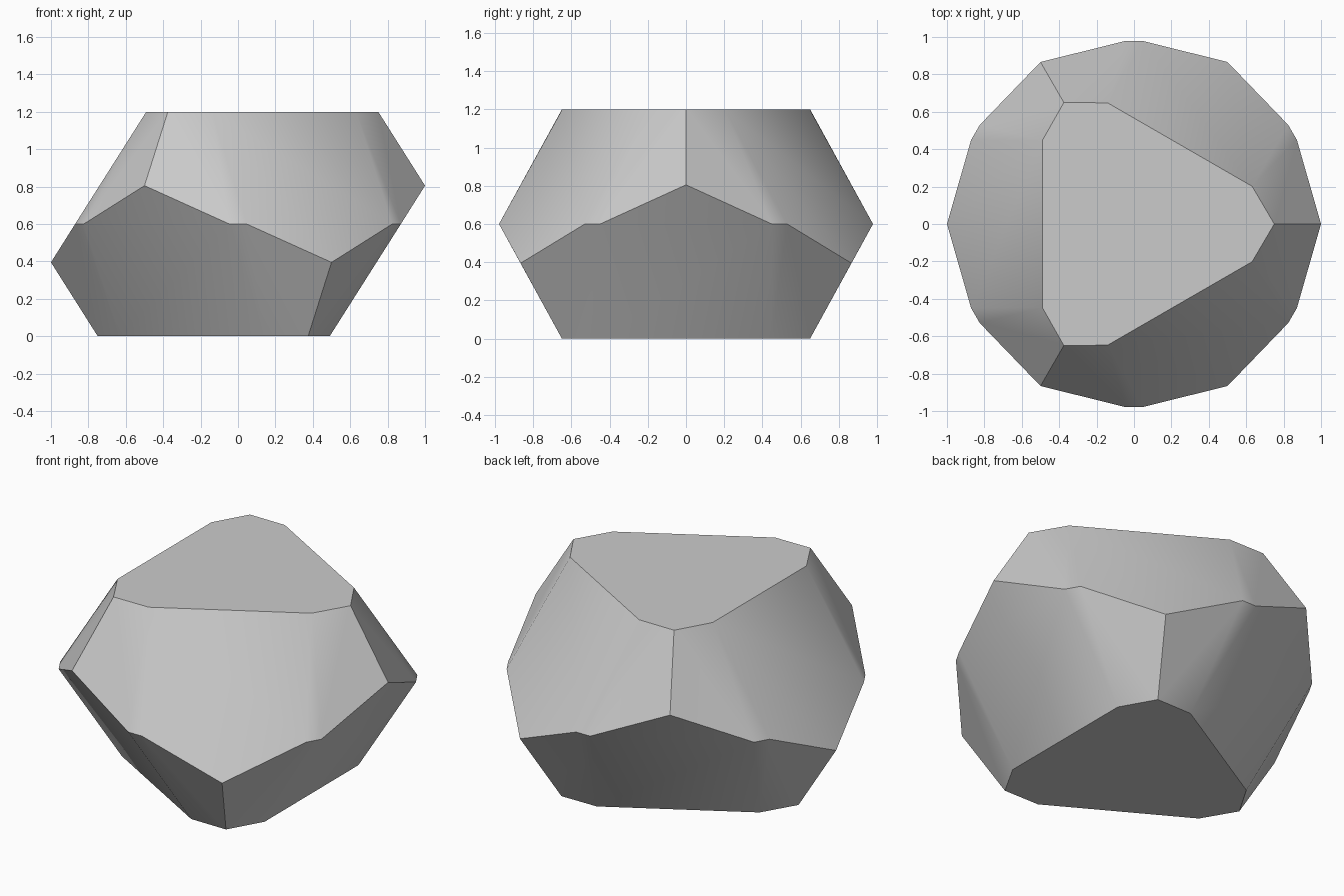
import bpy
import bmesh
from math import cos, sin, radians

cube = bpy.data.objects.get("Cube")
if cube:
    bpy.data.objects.remove(cube, do_unlink=True)

HEIGHT = 1.2

# Key points of one upper side: radius, angle from the side's middle, height
POINTS = {
    "rim_corner": (0.75, 60, HEIGHT),
    "rim_bevel": (0.663, 42.3, HEIGHT),
    "upper_corner": (1.0, 60, 0.805),
    "waist_outer": (0.98, 32.7, HEIGHT / 2),
    "waist_inner": (0.98, 27.3, HEIGHT / 2),
    "lower_corner": (1.0, 0, 0.395),
}


def place(bm, name, turn, side, flipped):
    """Add a key point, on either half of a side, upright or point-reflected."""
    r, angle, z = POINTS[name]
    a = radians(turn + side * angle)
    sign = -1 if flipped else 1
    return bm.verts.new((sign * r * cos(a), sign * r * sin(a),
                         HEIGHT - z if flipped else z))


def add_face(bm, corners, turn, flipped):
    bm.faces.new([place(bm, n, turn, s, flipped) for n, s in corners])


bm = bmesh.new()
for flipped in (False, True):
    # Three bulged sides, each with a broad middle and two bevelled wings
    for turn in (60, 180, 300):
        add_face(bm, [("rim_bevel", 1), ("rim_bevel", -1), ("waist_inner", -1),
                      ("lower_corner", 1), ("waist_inner", 1)], turn, flipped)
        for s in (1, -1):
            add_face(bm, [("rim_corner", s), ("rim_bevel", s),
                          ("waist_outer", s), ("upper_corner", s)], turn, flipped)
            add_face(bm, [("rim_bevel", s), ("waist_inner", s),
                          ("waist_outer", s)], turn, flipped)
    # Flat nine-sided cap
    cap = []
    for turn in (60, 180, 300):
        cap += [("rim_bevel", -1, turn), ("rim_bevel", 1, turn), ("rim_corner", 1, turn)]
    bm.faces.new([place(bm, n, t, s, flipped) for n, s, t in cap])

bmesh.ops.remove_doubles(bm, verts=bm.verts[:], dist=0.001)
bmesh.ops.recalc_face_normals(bm, faces=bm.faces[:])

mesh = bpy.data.meshes.new("faceted_stone")
bm.to_mesh(mesh)
bm.free()
stone = bpy.data.objects.new("faceted_stone", mesh)
bpy.context.collection.objects.link(stone)

# Plain grey
grey = bpy.data.materials.new("stone_grey")
grey.use_nodes = True
grey.diffuse_color = (0.6, 0.6, 0.6, 1)
grey.node_tree.nodes["Principled BSDF"].inputs["Base Color"].default_value = (0.6, 0.6, 0.6, 1)
mesh.materials.append(grey)

# Soft within each side, crisp between sides
bpy.ops.object.select_all(action="DESELECT")
stone.select_set(True)
bpy.context.view_layer.objects.active = stone
bpy.ops.object.shade_smooth_by_angle(angle=radians(35))
